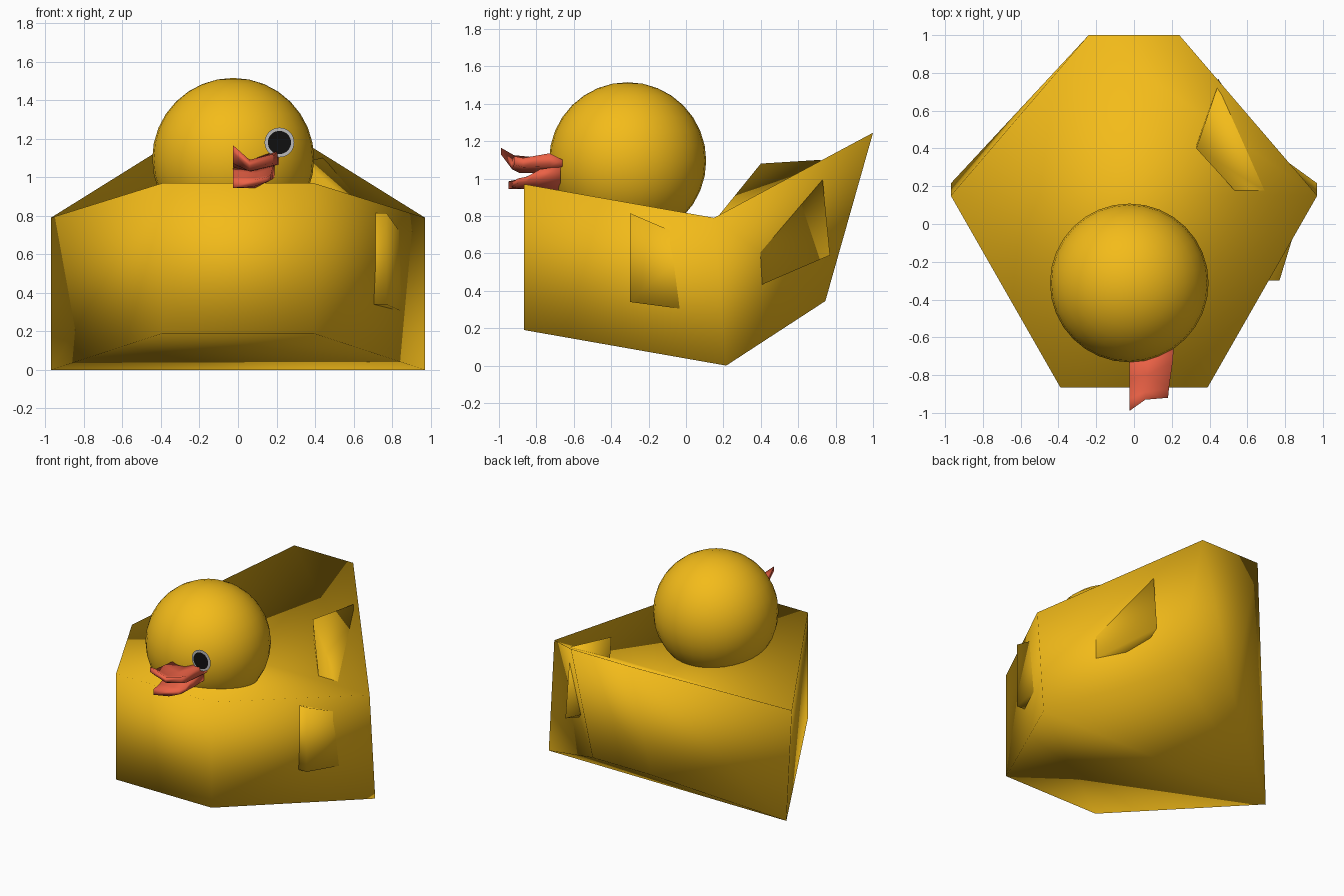
import bpy, bmesh, math
from mathutils import Matrix

if "Cube" in bpy.data.objects:
    bpy.data.objects.remove(bpy.data.objects["Cube"])


def mat(name, rgb):
    m = bpy.data.materials.new(name)
    m.diffuse_color = (*rgb, 1)
    m.use_nodes = True
    m.node_tree.nodes["Principled BSDF"].inputs["Base Color"].default_value = m.diffuse_color
    return m


YELLOW = mat("yellow", (0.9, 0.5, 0.01))
CORAL = mat("coral", (0.83, 0.12, 0.06))
GREY = mat("light_grey", (0.5, 0.5, 0.5))
BLACK = mat("black", (0.005, 0.005, 0.005))


def finish(bm, name, material, smooth=True):
    bmesh.ops.recalc_face_normals(bm, faces=bm.faces)
    me = bpy.data.meshes.new(name)
    bm.to_mesh(me)
    bm.free()
    me.materials.append(material)
    for p in me.polygons:
        p.use_smooth = smooth
    ob = bpy.data.objects.new(name, me)
    bpy.context.collection.objects.link(ob)
    return ob


def loft(name, rings, material, splits=()):
    """Closed skin through rings; splits = (ring, side, first corner) picks quad diagonals."""
    bm = bmesh.new()
    vs = [[bm.verts.new(p) for p in r] for r in rings]
    n = len(vs[0])
    splits = {(a, b): c for a, b, c in splits}
    for k in range(len(vs) - 1):
        for i in range(n):
            j = (i + 1) % n
            q = [vs[k][i], vs[k][j], vs[k + 1][j], vs[k + 1][i]]
            if (k, i) in splits:
                c = splits[k, i]
                q = q[c:] + q[:c]
                bm.faces.new((q[0], q[1], q[2]))
                bm.faces.new((q[0], q[2], q[3]))
            else:
                bm.faces.new(q)
    bm.faces.new(vs[0])
    bm.faces.new(vs[-1])
    return finish(bm, name, material)


def body_ring(x, bottom, top):
    return [(-x, *bottom), (x, *bottom), (x, *top), (-x, *top)]


# Body: front, widest middle and raised tail
loft("body", [
    body_ring(0.39, (-0.865, 0.19), (-0.865, 0.97)),
    body_ring(0.97, (0.215, 0.0), (0.15, 0.79)),
    body_ring(0.24, (0.745, 0.345), (1.0, 1.245)),
], YELLOW, splits=[(1, 1, 1), (1, 3, 1)])

# Wing: bent box poking through the right side of the body
loft("wing", [
    [(0.55, -0.3, 0.34), (0.77, -0.3, 0.34), (0.77, -0.3, 0.815), (0.55, -0.3, 0.815)],
    [(0.64, 0.06, 0.29), (0.88, 0.075, 0.29), (0.88, 0.06, 0.66), (0.64, 0.06, 0.66)],
    [(0.33, 0.45, 0.57), (0.445, 0.77, 0.59), (0.44, 0.72, 1.10), (0.33, 0.40, 1.08)],
], YELLOW)

# Head
bm = bmesh.new()
bmesh.ops.create_uvsphere(bm, u_segments=32, v_segments=16, radius=0.42,
                          matrix=Matrix.Translation((-0.025, -0.312, 1.095)))
finish(bm, "head", YELLOW)

# Eye: flat discs facing the front
for name, r, y, m in (("eye_rim", 0.077, -0.735, GREY), ("eye_pupil", 0.06, -0.741, BLACK)):
    bm = bmesh.new()
    bmesh.ops.create_circle(bm, cap_ends=True, segments=32, radius=r,
                            matrix=Matrix.Translation((0.215, y, 1.18))
                            @ Matrix.Rotation(math.pi / 2, 4, 'X'))
    finish(bm, name, m, False)


def lip(name, rows):
    """Each row: back-to-front stations of (x, y, top z, bottom z), lofted across."""
    rings = [[(x, y, t) for x, y, t, b in r] + [(x, y, b) for x, y, t, b in reversed(r)]
             for r in rows]
    loft(name, rings, CORAL)


# Beak: half-width upper and lower lips
lip("upper_beak", [
    [(-0.025, -0.66, 1.10, 1.05), (0.08, -0.66, 1.10, 1.05), (0.21, -0.66, 1.10, 1.065)],
    [(-0.025, -0.82, 1.115, 1.05), (0.07, -0.80, 1.08, 1.03), (0.205, -0.73, 1.135, 1.065)],
    [(-0.025, -0.92, 1.125, 1.07), (0.06, -0.89, 1.08, 1.03), (0.185, -0.87, 1.11, 1.06)],
    [(-0.025, -0.99, 1.165, 1.13), (0.02, -1.0, 1.145, 1.115), (0.06, -0.93, 1.09, 1.06),
     (0.18, -0.92, 1.115, 1.08)][0:1] + [(0.06, -0.93, 1.09, 1.05), (0.18, -0.92, 1.12, 1.075)],
])
lip("lower_beak", [
    [(-0.025, -0.67, 1.06, 0.94), (0.09, -0.67, 1.06, 0.94), (0.19, -0.67, 1.065, 1.0)],
    [(-0.025, -0.80, 1.03, 0.94), (0.09, -0.80, 1.02, 0.94), (0.18, -0.78, 1.05, 0.99)],
    [(-0.025, -0.88, 1.0, 0.945), (0.09, -0.87, 1.0, 0.945), (0.17, -0.85, 1.01, 0.985)],
    [(-0.025, -0.95, 0.985, 0.945), (0.08, -0.92, 0.985, 0.95), (0.15, -0.90, 1.0, 0.975)],
])
